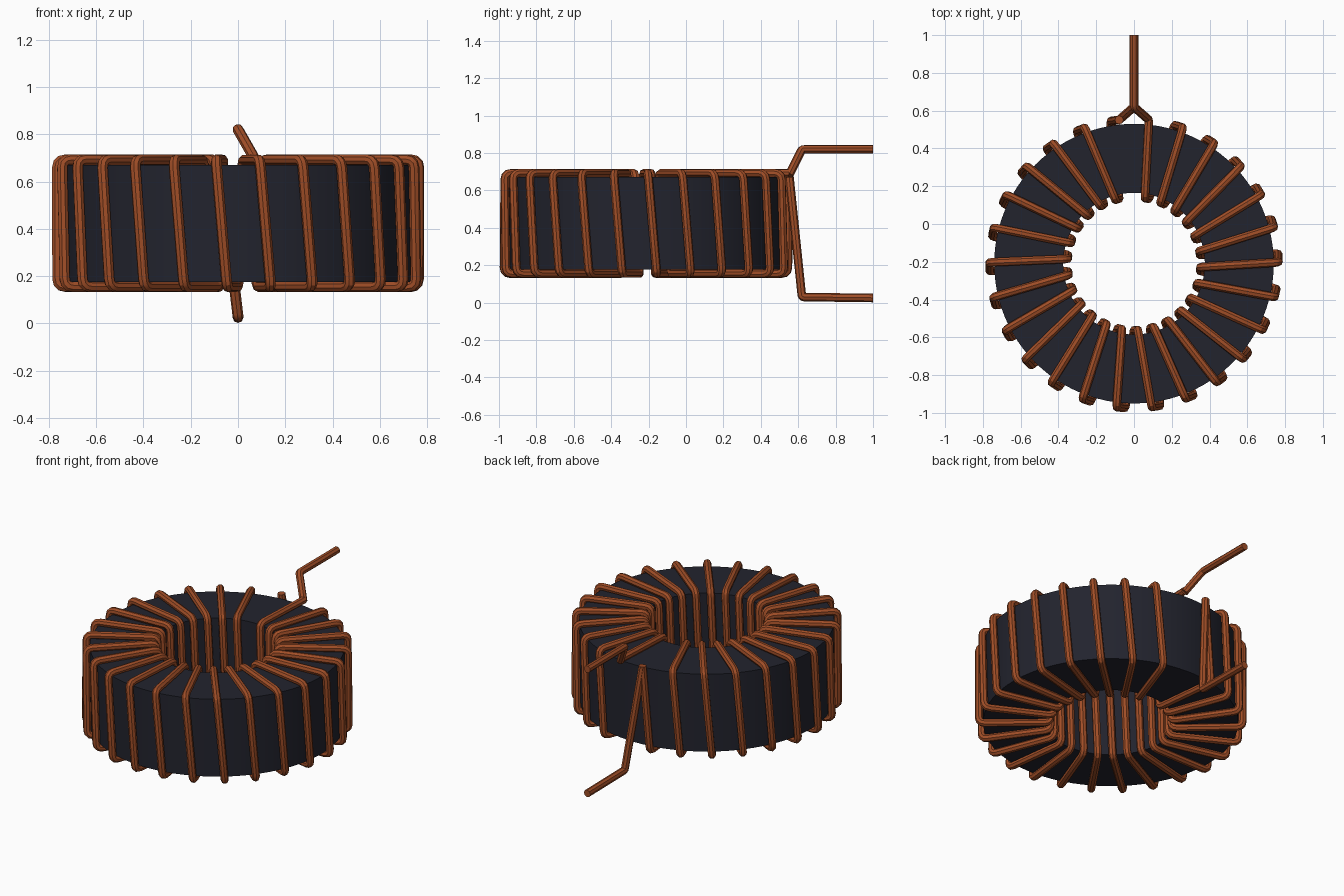
import bpy, bmesh, math
from mathutils import Vector

if "Cube" in bpy.data.objects:
    bpy.data.objects.remove(bpy.data.objects["Cube"], do_unlink=True)

CY = -0.21                      # ring centre on y
CORE_IN, CORE_OUT = 0.375, 0.74
CORE_LOW, CORE_TOP = 0.176, 0.671
WIRE = 0.023
TURNS = 25
START, END = 95.9, 444.1        # winding sweep in degrees


def material(name, rgb):
    m = bpy.data.materials.new(name)
    m.use_nodes = True
    m.diffuse_color = (*rgb, 1)
    b = m.node_tree.nodes["Principled BSDF"]
    b.inputs["Base Color"].default_value = (*rgb, 1)
    b.inputs["Roughness"].default_value = 0.5
    return m


copper = material("copper", (0.35, 0.075, 0.02))
ferrite = material("dark ferrite", (0.016, 0.017, 0.027))


def activate(ob):
    bpy.ops.object.select_all(action='DESELECT')
    ob.select_set(True)
    bpy.context.view_layer.objects.active = ob


# Ferrite ring: rectangular section swept around the axis
def build_core(sides=96):
    bm = bmesh.new()
    section = [(CORE_IN, CORE_LOW), (CORE_OUT, CORE_LOW),
               (CORE_OUT, CORE_TOP), (CORE_IN, CORE_TOP)]
    rings = []
    for i in range(sides):
        a = math.tau * i / sides
        rings.append([bm.verts.new((r * math.cos(a), CY + r * math.sin(a), z))
                      for r, z in section])
    for i in range(sides):
        p, q = rings[i], rings[(i + 1) % sides]
        for j in range(4):
            k = (j + 1) % 4
            bm.faces.new((p[j], q[j], q[k], p[k]))
    bmesh.ops.recalc_face_normals(bm, faces=bm.faces)
    me = bpy.data.meshes.new("core")
    bm.to_mesh(me)
    bm.free()
    ob = bpy.data.objects.new("core", me)
    bpy.context.collection.objects.link(ob)
    me.materials.append(ferrite)
    activate(ob)
    bpy.ops.object.shade_smooth_by_angle(angle=math.radians(30))


def on_ring(deg, r, z):
    a = math.radians(deg)
    return Vector((r * math.cos(a), CY + r * math.sin(a), z))


# Replace each sharp corner by a short arc
def rounded(points, size, steps=3):
    out = [points[0]]
    for a, b, c in zip(points, points[1:], points[2:]):
        p = b + (a - b).normalized() * size
        q = b + (c - b).normalized() * size
        for i in range(steps + 1):
            t = i / steps
            out.append(p * (1 - t) ** 2 + b * 2 * t * (1 - t) + q * t * t)
    return out + [points[-1]]


# Round wire along a path
def wire(name, points):
    cu = bpy.data.curves.new(name, 'CURVE')
    cu.dimensions = '3D'
    cu.bevel_depth = WIRE
    cu.bevel_resolution = 2
    cu.use_fill_caps = True
    sp = cu.splines.new('POLY')
    sp.points.add(len(points) - 1)
    for pt, co in zip(sp.points, points):
        pt.co = (*co, 1)
    sp.use_smooth = False
    cu.materials.append(copper)
    ob = bpy.data.objects.new(name, cu)
    bpy.context.collection.objects.link(ob)
    activate(ob)
    bpy.ops.object.convert(target='MESH')
    bpy.context.object.name = name
    bpy.ops.object.shade_smooth_by_angle(angle=math.radians(30))


build_core()

# Helical winding: outer side, bottom, inner side, top, each a quarter step
r_out, r_in = CORE_OUT + WIRE + 0.002, CORE_IN - WIRE
z_top, z_low = CORE_TOP + WIRE - 0.002, CORE_LOW - WIRE + 0.002
corners = [(r_out, z_top), (r_out, z_low), (r_in, z_low), (r_in, z_top)]
quarter = (END - START) / (TURNS * 4)
path = [on_ring(START + quarter * k, *corners[k % 4]) for k in range(TURNS * 4 + 1)]
wire("winding", rounded(path, 0.035))

# Leads running to the back from both ends of the winding
low_lead = [path[0], Vector((0, 0.62, 0.03)), Vector((0, 1.0, 0.025))]
top_lead = [path[-1] - Vector((0, 0, 0.01)), Vector((0, 0.62, 0.82)), Vector((0, 1.0, 0.82))]
wire("lower_lead", rounded(low_lead, 0.012))
wire("upper_lead", rounded(top_lead, 0.012))
